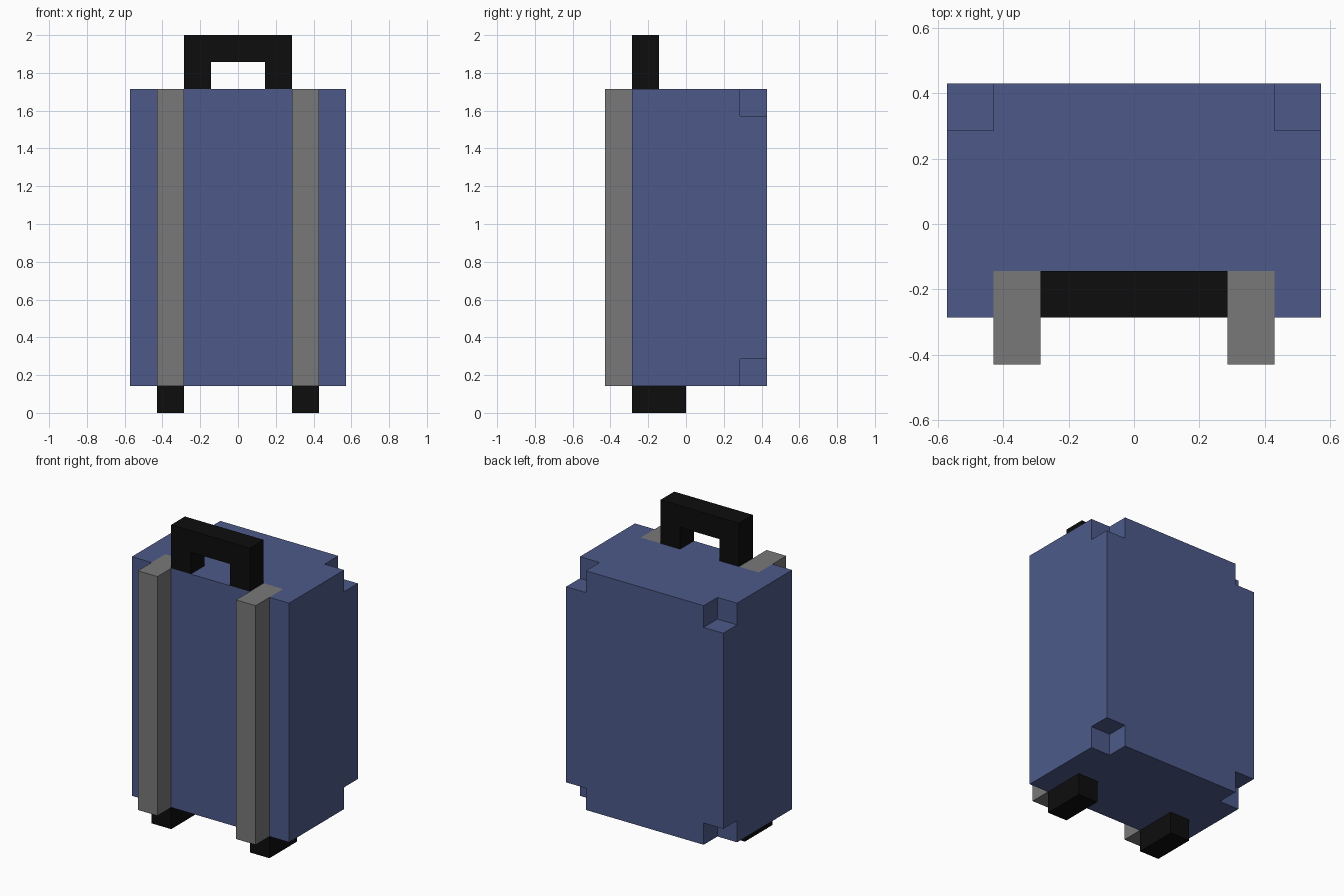
import bpy
import bmesh

old = bpy.data.objects.get("Cube")
if old:
    bpy.data.objects.remove(old)

U = 1 / 7  # one block of the model's grid


def make_material(name, rgb):
    mat = bpy.data.materials.new(name)
    mat.use_nodes = True
    mat.diffuse_color = (*rgb, 1)
    mat.node_tree.nodes["Principled BSDF"].inputs["Base Color"].default_value = (*rgb, 1)
    return mat


blue = make_material("slate blue", (0.075, 0.102, 0.255))
grey = make_material("mid grey", (0.19, 0.19, 0.19))
black = make_material("black", (0.004, 0.004, 0.004))


def finish(name, bm, mat):
    bmesh.ops.recalc_face_normals(bm, faces=bm.faces)
    bmesh.ops.scale(bm, vec=(U, U, U), verts=bm.verts)
    mesh = bpy.data.meshes.new(name)
    bm.to_mesh(mesh)
    bm.free()
    mesh.materials.append(mat)
    obj = bpy.data.objects.new(name, mesh)
    bpy.context.collection.objects.link(obj)
    return obj


def extrude_profile(name, points, direction, mat):
    """Close a planar outline and extrude it along a direction."""
    bm = bmesh.new()
    face = bm.faces.new([bm.verts.new(p) for p in points])
    moved = bmesh.ops.extrude_face_region(bm, geom=[face], use_keep_orig=True)["geom"]
    bmesh.ops.translate(bm, vec=direction,
                        verts=[v for v in moved if isinstance(v, bmesh.types.BMVert)])
    return finish(name, bm, mat)


def block(name, x, y, z, mat):
    base = [(x[0], y[0], z[0]), (x[1], y[0], z[0]), (x[1], y[1], z[0]), (x[0], y[1], z[0])]
    return extrude_profile(name, base, (0, 0, z[1] - z[0]), mat)


# Case: coarse cells, omitting the back corner notches and the rail slots
xs, ys, zs = (-4, -3, -2, 2, 3, 4), (-2, -1, 2, 3), (1, 2, 11, 12)


def filled(i, j, k):
    if not (0 <= i < 5 and 0 <= j < 3 and 0 <= k < 3):
        return False
    corner = i in (0, 4) and j == 2 and k != 1
    slot = i in (1, 3) and j == 0
    return not (corner or slot)


bm = bmesh.new()
for i in range(5):
    for j in range(3):
        for k in range(3):
            if not filled(i, j, k):
                continue
            cell = (i, j, k)
            for axis in range(3):
                for side in (0, 1):
                    near = list(cell)
                    near[axis] += 2 * side - 1
                    if filled(*near):
                        continue
                    quad = []
                    for a, b in ((0, 0), (1, 0), (1, 1), (0, 1)):
                        c = list(cell)
                        c[axis] += side
                        c[(axis + 1) % 3] += a
                        c[(axis + 2) % 3] += b
                        quad.append(bm.verts.new((xs[c[0]], ys[c[1]], zs[c[2]])))
                    bm.faces.new(quad)
bmesh.ops.remove_doubles(bm, verts=bm.verts, dist=0.001)
bmesh.ops.recalc_face_normals(bm, faces=bm.faces)
bmesh.ops.dissolve_limit(bm, angle_limit=0.01, verts=bm.verts, edges=bm.edges)
finish("case_body", bm, blue)

# Front rails and feet, one pair on each side
for side, x in (("left", (2, 3)), ("right", (-3, -2))):
    block(side + "_rail", x, (-3, -1), (1, 12), grey)
    block(side + "_foot", x, (-2, 0), (0, 1), black)

# Arched carrying handle
arch = [(-2, 12), (-2, 14), (2, 14), (2, 12), (1, 12), (1, 13), (-1, 13), (-1, 12)]
extrude_profile("handle", [(x, -2, z) for x, z in arch], (0, 1, 0), black)
